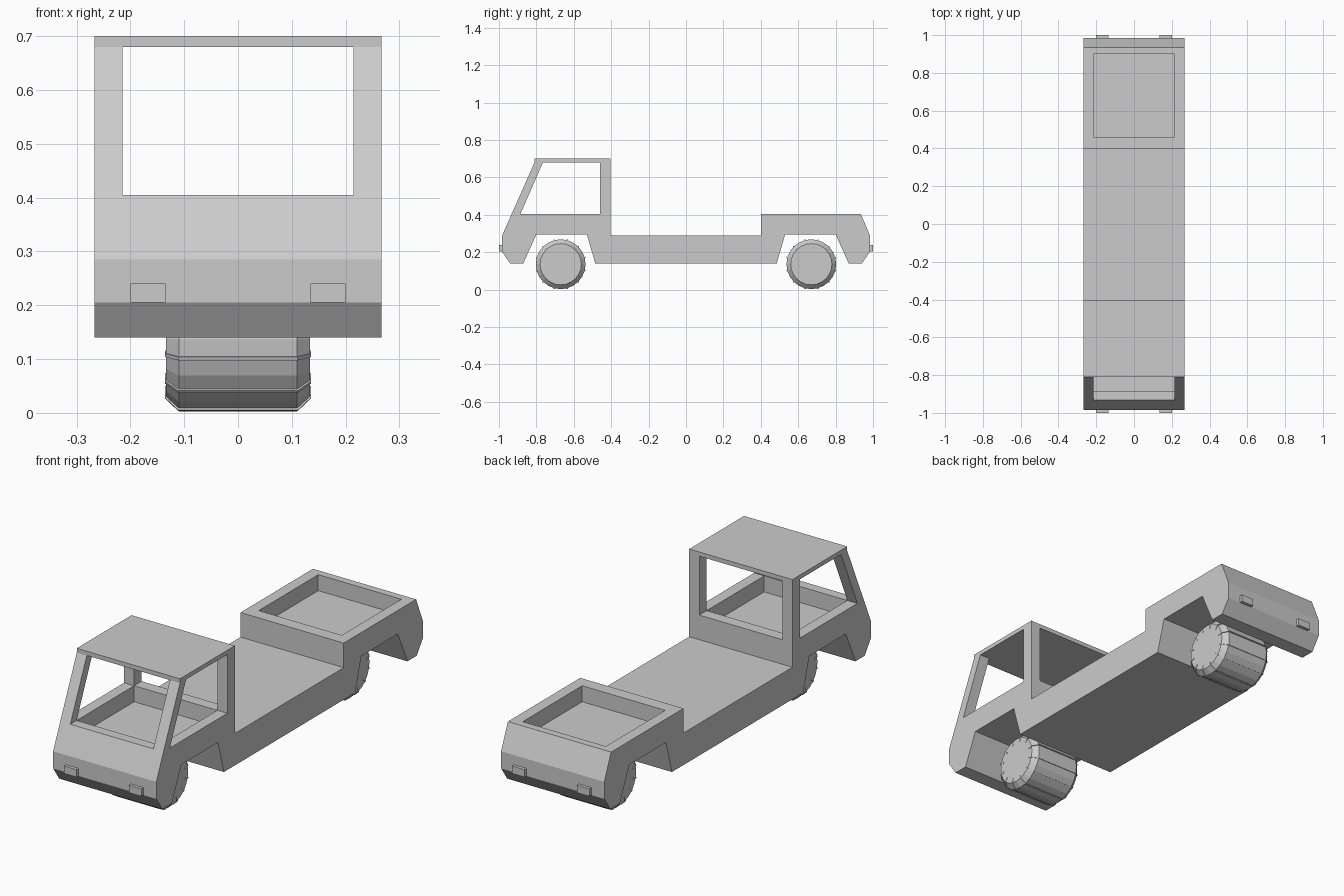
import bpy, bmesh, math
from mathutils import Matrix, Vector

default = bpy.data.objects.get("Cube")
if default:
    bpy.data.objects.remove(default, do_unlink=True)

# Single flat colour
grey = bpy.data.materials.new("light_grey")
grey.use_nodes = True
COL = (0.6, 0.6, 0.6, 1.0)
grey.diffuse_color = COL
grey.node_tree.nodes["Principled BSDF"].inputs["Base Color"].default_value = COL


def finish(name, bm):
    bmesh.ops.recalc_face_normals(bm, faces=bm.faces)
    mesh = bpy.data.meshes.new(name)
    bm.to_mesh(mesh)
    bm.free()
    mesh.materials.append(grey)
    obj = bpy.data.objects.new(name, mesh)
    bpy.context.collection.objects.link(obj)
    return obj


def add_prism(bm, profile, x0, x1):
    """Extrude a (y, z) profile from x0 to x1."""
    face = bm.faces.new([bm.verts.new((x0, y, z)) for y, z in profile])
    out = bmesh.ops.extrude_face_region(bm, geom=[face])
    verts = [v for v in out["geom"] if isinstance(v, bmesh.types.BMVert)]
    bmesh.ops.translate(bm, verts=verts, vec=(x1 - x0, 0, 0))


def prism(name, profile, x0, x1):
    bm = bmesh.new()
    add_prism(bm, profile, x0, x1)
    return finish(name, bm)


def rect(y0, y1, z0, z1):
    return [(y0, z0), (y1, z0), (y1, z1), (y0, z1)]


W, IN = 0.267, 0.215      # outer and inner half widths
SILL, ROOF = 0.405, 0.68  # window bottom and top

# Lower body: nose, flat bed, raised tail and wheel arches
body = prism("body", [
    (-0.94, 0.14), (-0.985, 0.205), (-0.985, 0.285), (-0.932, SILL),
    (-0.405, SILL), (-0.405, 0.29), (0.40, 0.29), (0.40, SILL),
    (0.935, SILL), (0.985, 0.285), (0.985, 0.205), (0.94, 0.14),
    (0.87, 0.14), (0.80, 0.295), (0.53, 0.295), (0.485, 0.14),
    (-0.485, 0.14), (-0.53, 0.295), (-0.80, 0.295), (-0.87, 0.14)], -W, W)

# Cab well and cargo tray recesses
for label, y0, y1 in (("cab_well", -0.885, -0.46), ("cargo_tray", 0.46, 0.90)):
    cutter = prism(label + "_cutter", rect(y0, y1, 0.33, 0.6), -IN, IN)
    cutter.hide_render = True
    mod = body.modifiers.new(label, "BOOLEAN")
    mod.operation = "DIFFERENCE"
    mod.solver = "EXACT"
    mod.object = cutter
    bpy.context.view_layer.objects.active = body
    bpy.ops.object.modifier_apply(modifier=mod.name)
    bpy.data.objects.remove(cutter, do_unlink=True)

# Cab roof and its four pillars
prism("roof", rect(-0.81, -0.405, ROOF, 0.70), -W, W)
for side, s in (("left", 1), ("right", -1)):
    prism("front_pillar_" + side,
          [(-0.932, SILL), (-0.885, SILL), (-0.765, ROOF), (-0.81, ROOF)],
          s * IN, s * W)
    prism("rear_pillar_" + side, rect(-0.46, -0.405, SILL, ROOF), s * IN, s * W)

# Head and tail lights
for end, e in (("head", -1), ("tail", 1)):
    for side, s in (("left", 1), ("right", -1)):
        prism(end + "light_" + side, rect(e * 0.98, e * 1.0, 0.205, 0.24),
              s * 0.135, s * 0.20)


def wheel_roller(name, y):
    """Wide chamfered roller with thin tread ribs wrapping onto its ends."""
    bm = bmesh.new()
    n = 24
    rings = []
    for x, r in ((-0.134, 0.11), (-0.11, 0.133), (0.11, 0.133), (0.134, 0.11)):
        rings.append([bm.verts.new((x, r * math.cos(2 * math.pi * i / n),
                                    r * math.sin(2 * math.pi * i / n)))
                      for i in range(n)])
    for a, b in zip(rings, rings[1:]):
        for i in range(n):
            j = (i + 1) % n
            bm.faces.new((a[i], a[j], b[j], b[i]))
    bm.faces.new(rings[0])
    bm.faces.new(rings[-1])
    # Tread ribs
    half = [(0.136, 0.09), (0.136, 0.112), (0.111, 0.1365)]
    rib = half + [(-x, r) for x, r in reversed(half)]
    for k in range(12):
        rot = Matrix.Rotation(2 * math.pi * (k + 0.5) / 12, 3, "X")
        sides = [[bm.verts.new(rot @ Vector((x, t, r))) for x, r in rib]
                 for t in (-0.003, 0.003)]
        for loop in sides:
            bm.faces.new(loop)
        for i in range(len(rib)):
            j = (i + 1) % len(rib)
            bm.faces.new((sides[0][i], sides[0][j], sides[1][j], sides[1][i]))
    obj = finish(name, bm)
    obj.location = (0, y, 0.136)
    return obj


wheel_roller("front_wheel", -0.67)
wheel_roller("rear_wheel", 0.67)
